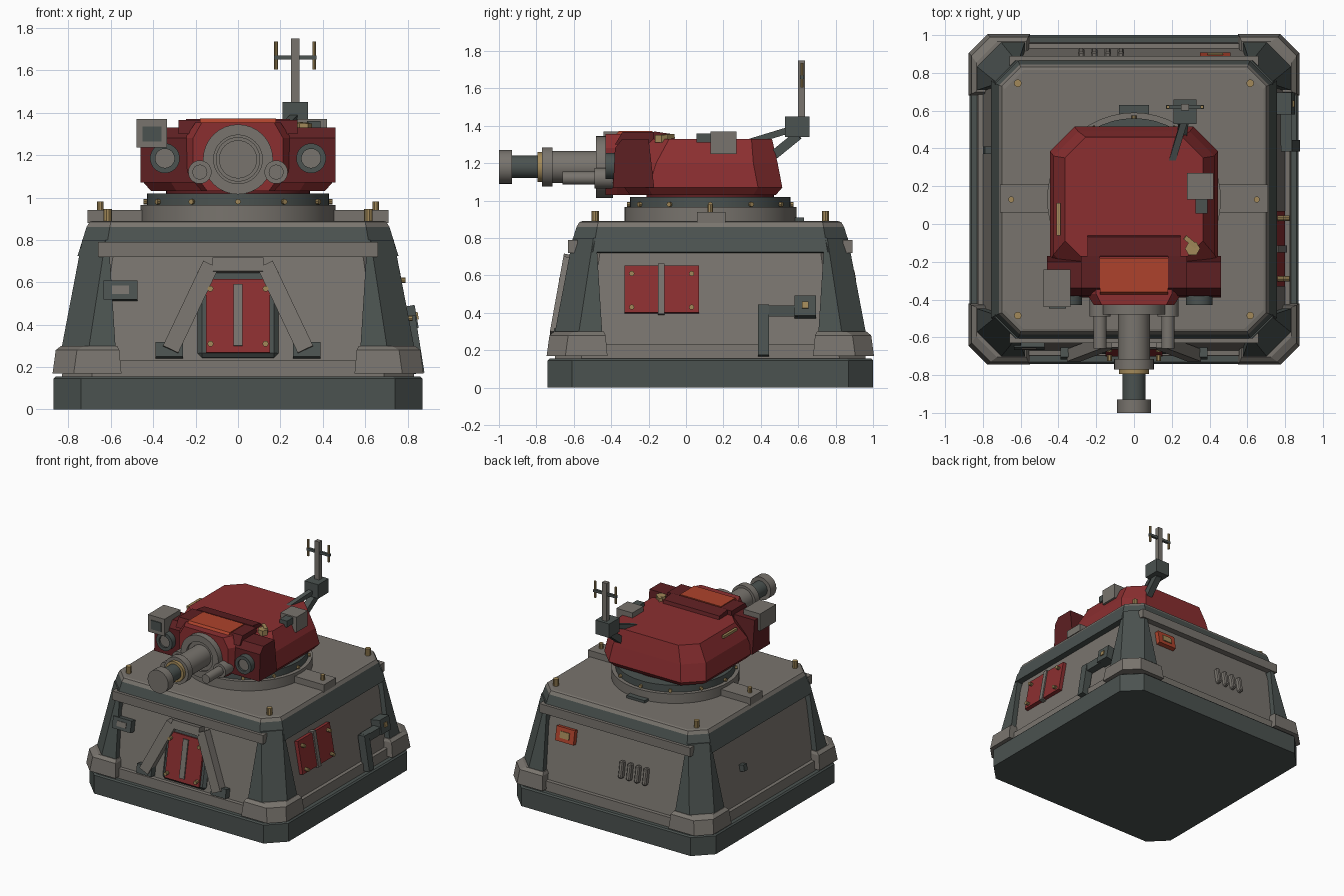
import bpy, bmesh, math
from mathutils import Matrix, Vector

cube = bpy.data.objects.get("Cube")
if cube:
    bpy.data.objects.remove(cube, do_unlink=True)


def material(name, rgb):
    m = bpy.data.materials.new(name)
    m.use_nodes = True
    m.diffuse_color = (*rgb, 1)
    bsdf = next(n for n in m.node_tree.nodes if n.type == 'BSDF_PRINCIPLED')
    bsdf.inputs["Base Color"].default_value = (*rgb, 1)
    return m


GREY = material("warm grey", (0.19, 0.175, 0.155))
DARK = material("dark green grey", (0.07, 0.085, 0.08))
RED = material("armour red", (0.26, 0.028, 0.03))
DEEP = material("deep red", (0.11, 0.014, 0.016))
ORANGE = material("orange red", (0.42, 0.055, 0.025))
BRASS = material("brass", (0.36, 0.25, 0.1))
CY = 0.13                      # centre of the bunker in y
MID = Vector((0, CY, 0))


def finish(name, bm, mat, smooth=False):
    bmesh.ops.recalc_face_normals(bm, faces=bm.faces)
    me = bpy.data.meshes.new(name)
    bm.to_mesh(me)
    bm.free()
    me.materials.append(mat)
    if smooth:
        me.shade_smooth()
        me.set_sharp_from_angle(angle=math.radians(35))
    ob = bpy.data.objects.new(name, me)
    bpy.context.collection.objects.link(ob)
    return ob


def loft(name, rings, mat, smooth=False):
    bm = bmesh.new()
    rows = [[bm.verts.new(p) for p in ring] for ring in rings]
    for a, b in zip(rows, rows[1:]):
        for i in range(len(a)):
            j = (i + 1) % len(a)
            bm.faces.new((a[i], a[j], b[j], b[i]))
    bm.faces.new(rows[0])
    bm.faces.new(rows[-1])
    return finish(name, bm, mat, smooth)


def octagon(hx, y0, y1, c, z, cf=None):
    """Rectangle with cut corners; cf is the cut at the front."""
    f = c if cf is None else cf
    return [(-hx + f, y0, z), (hx - f, y0, z), (hx, y0 + f, z), (hx, y1 - c, z),
            (hx - c, y1, z), (-hx + c, y1, z), (-hx, y1 - c, z), (-hx, y0 + f, z)]


def square(h, c, z):
    return octagon(h, CY - h, CY + h, c, z)


def brick(name, matrix, size, mat, bevel=0):
    bm = bmesh.new()
    bmesh.ops.create_cube(bm, size=1, matrix=matrix @ Matrix.Diagonal((*size, 1)))
    if bevel:
        bmesh.ops.bevel(bm, geom=bm.edges[:], offset=bevel, segments=1, affect='EDGES')
    return finish(name, bm, mat)


def box(name, x, y, z, mat, bevel=0):
    """Box from (low, high) pairs."""
    c = [(a + b) / 2 for a, b in (x, y, z)]
    return brick(name, Matrix.Translation(c), [b - a for a, b in (x, y, z)], mat, bevel)


def frame(t, up, n, p):
    return Matrix.Translation(p) @ Matrix((t, up, n)).transposed().to_4x4()


def beam(name, a, b, w, mat, side=(1, 0, 0), d=None):
    a, b = Vector(a), Vector(b)
    up = (b - a).normalized()
    n = Vector(side).cross(up).normalized()
    return brick(name, frame(up.cross(n), up, n, (a + b) / 2), (w, (b - a).length, d or w), mat)


def tube(name, a, b, r, mat, inner=0, seg=32):
    """Cylinder or, with an inner radius, a pipe from a to b."""
    a, b = Vector(a), Vector(b)
    q = (b - a).to_track_quat('Z', 'Y')
    def ring(p, rad):
        return [p + q @ Vector((rad * math.cos(k), rad * math.sin(k), 0))
                for k in (2 * math.pi * i / seg for i in range(seg))]
    if not inner:
        return loft(name, [ring(a, r), ring(b, r)], mat, True)
    bm = bmesh.new()
    rows = [[bm.verts.new(p) for p in ring(*s)] for s in ((a, r), (b, r), (b, inner), (a, inner))]
    for k in range(4):
        u, v = rows[k], rows[(k + 1) % 4]
        for i in range(seg):
            bm.faces.new((u[i], u[(i + 1) % seg], v[(i + 1) % seg], v[i]))
    return finish(name, bm, mat, True)


# Wall helpers: u along the wall, z height, out = distance from the surface
SLOPE = 0.18
WALLS = {"front": ((1, 0, 0), (0, -1, 0)), "back": ((1, 0, 0), (0, 1, 0)),
         "plus": ((0, 1, 0), (1, 0, 0)), "minus": ((0, 1, 0), (-1, 0, 0))}


def wall_point(wall, u, z, out=0):
    t, n = map(Vector, WALLS[wall])
    return MID + t * u + n * (0.81 - (z - 0.17) * SLOPE + out) + Vector((0, 0, z))


def plate(name, wall, u, z, depth, mat, bevel=0):
    """Box lying on a sloped wall; u and z are (low, high) pairs."""
    t, n = map(Vector, WALLS[wall])
    up = (Vector((0, 0, 1)) - n * SLOPE).normalized()
    p = wall_point(wall, sum(u) / 2, sum(z) / 2)
    return brick(name, frame(t, up, up.cross(t) if up.cross(t).dot(n) > 0 else t.cross(up), p),
                 (u[1] - u[0], z[1] - z[0], 2 * depth), mat, bevel)


def stud(name, wall, u, z, depth, r=0.014):
    p = wall_point(wall, u, z)
    tube(name, p, p + Vector(WALLS[wall][1]) * depth, r, BRASS, seg=10)


# Bunker body
loft("base_slab", [square(0.87, 0.13, 0), square(0.87, 0.13, 0.145), square(0.86, 0.13, 0.155)], DARK)
loft("lower_skirt", [square(0.83, 0.14, 0.155), square(0.825, 0.14, 0.23), square(0.8, 0.14, 0.232)], GREY)
loft("sloped_walls", [square(0.81, 0.14, 0.17), square(0.706, 0.12, 0.75)], GREY)
loft("top_rim", [square(0.72, 0.11, 0.72), square(0.757, 0.13, 0.725), square(0.715, 0.11, 0.86)], DARK)
loft("deck", [square(0.715, 0.11, 0.86), square(0.7, 0.1, 0.885), square(0.685, 0.1, 0.89)], GREY)
for side, y in (("front", CY - 0.735), ("back", CY + 0.735)):
    box(side + "_cornice", (-0.66, 0.66), (y - 0.025, y + 0.025), (0.72, 0.79), GREY)


def corner(h, inner, c, z, sx, sy):
    return [(sx * x, CY + sy * y, z) for x, y in
            ((inner, inner), (h, inner), (h, h - c), (h - c, h), (inner, h))]


for sx in (-1, 1):
    for sy in (-1, 1):
        loft("corner_pillar", [corner(0.84, 0.575, 0.13, 0.25, sx, sy),
                               corner(0.735, 0.61, 0.11, 0.8, sx, sy)], DARK)
        loft("corner_foot", [corner(0.875, 0.55, 0.1, 0.17, sx, sy),
                             corner(0.86, 0.56, 0.1, 0.28, sx, sy),
                             corner(0.835, 0.57, 0.11, 0.3, sx, sy)], GREY)
        p = Vector((sx * 0.615, CY + sy * 0.615, 0.88))
        tube("deck_bolt", p, p + Vector((0, 0, 0.065)), 0.02, BRASS, seg=10)
    box("deck_block", sorted((sx * 0.42, sx * 0.71)), (0.06, 0.21), (0.88, 0.94), GREY)
    tube("block_bolt", (sx * 0.65, CY, 0.93), (sx * 0.65, CY, 0.98), 0.016, BRASS, seg=10)

# Front door with braces
plate("door_frame", "front", (-0.19, 0.19), (0.24, 0.67), 0.025, DARK, 0.02)
plate("door", "front", (-0.15, 0.15), (0.26, 0.61), 0.04, RED)
plate("door_bar", "front", (-0.022, 0.022), (0.29, 0.585), 0.05, GREY)
plate("door_header", "front", (-0.12, 0.12), (0.64, 0.705), 0.07, GREY)
for s in (-1, 1):
    beam("door_brace", wall_point("front", s * 0.32, 0.28, 0.035),
         wall_point("front", s * 0.13, 0.68, 0.035), 0.065, GREY, (0, 1, 0), 0.08)
    plate("brace_foot", "front", sorted((s * 0.26, s * 0.39)), (0.24, 0.31), 0.05, DARK)
    for z in (0.31, 0.57):
        stud("door_bolt", "front", s * 0.13, z, 0.07)
plate("intercom_box", "front", (-0.635, -0.475), (0.51, 0.6), 0.05, DARK)
plate("intercom_window", "front", (-0.595, -0.515), (0.535, 0.575), 0.055, GREY)

# Side hatch, pipe and socket
plate("side_hatch", "plus", (-0.46, -0.06), (0.395, 0.65), 0.03, RED)
plate("hatch_bar", "plus", (-0.28, -0.245), (0.385, 0.66), 0.04, GREY)
for u in (-0.42, -0.1):
    for z in (0.43, 0.61):
        stud("hatch_bolt", "plus", u, z, 0.06)
plate("pipe_box", "plus", (0.45, 0.565), (0.37, 0.48), 0.08, DARK)
plate("pipe_label", "plus", (0.49, 0.525), (0.41, 0.445), 0.088, BRASS)
path = [wall_point("plus", *q) for q in ((0.47, 0.41, 0.04), (0.285, 0.41, 0.04), (0.285, 0.17, 0.04))]
beam("pipe_across", path[0], path[1], 0.06, DARK)
beam("pipe_down", path[1] + Vector((0, 0, 0.03)), path[2], 0.06, DARK)
plate("wall_socket", "minus", (0.24, 0.28), (0.45, 0.5), 0.04, DARK)

# Back wall vents and control box
for i in range(4):
    u = -0.28 + i * 0.07
    plate("vent", "back", (u - 0.017, u + 0.017), (0.4, 0.53), 0.035, GREY, 0.008)
plate("control_box", "back", (0.35, 0.51), (0.54, 0.65), 0.035, ORANGE)
plate("control_label", "back", (0.39, 0.47), (0.57, 0.62), 0.042, BRASS)

# Turret ring
tube("ring_base", (0, CY, 0.88), (0, CY, 0.965), 0.46, GREY, seg=48)
tube("ring_top", (0, CY, 0.965), (0, CY, 1.02), 0.43, DARK, seg=48)
tube("turret_neck", (0, CY, 1.02), (0, CY, 1.08), 0.34, DEEP, seg=48)
for i in range(12):
    d = Matrix.Rotation(i * math.pi / 6, 3, 'Z') @ Vector((0, 1, 0))
    p = MID + Vector((0, 0, 0.98))
    tube("ring_bolt", p + d * 0.41, p + d * 0.445, 0.013, BRASS, seg=8)
box("ring_stop", (-0.08, 0.08), (0.57, 0.63), (0.885, 0.91), DARK)

# Turret hull, cheeks and gun housing
loft("turret_hull", [octagon(0.41, -0.3, 0.48, 0.12, 1.03), octagon(0.445, -0.33, 0.515, 0.13, 1.07),
                     octagon(0.425, -0.29, 0.49, 0.13, 1.2), octagon(0.365, -0.2, 0.46, 0.11, 1.33)], RED)


def slab(name, profile, x0, x1, mat):
    """Side profile of (y, z) points swept across x."""
    return loft(name, [[(x, y, z) for y, z in profile] for x in (x0, x1)], mat)


CHEEK = [(-0.39, 1.07), (-0.38, 1.28), (-0.34, 1.33), (-0.2, 1.33), (-0.17, 1.07)]
for s in (-1, 1):
    slab("cheek", CHEEK, s * 0.2, s * 0.46, DEEP)
    tube("lamp_housing", (s * 0.345, -0.38, 1.185), (s * 0.345, -0.43, 1.185), 0.07, DARK, 0.045)
    tube("lamp_lens", (s * 0.345, -0.38, 1.185), (s * 0.345, -0.415, 1.185), 0.047, GREY)
    tube("lower_tube", (s * 0.18, -0.38, 1.12), (s * 0.18, -0.66, 1.12), 0.035, GREY)
    tube("lower_tube_collar", (s * 0.18, -0.39, 1.12), (s * 0.18, -0.49, 1.12), 0.055, GREY)
loft("gun_housing", [[(x * k, y, z) for x, z in
                      ((-0.17, 1.03), (0.17, 1.03), (0.25, 1.12), (0.25, 1.28), (0.2, 1.355), (-0.2, 1.355),
                       (-0.25, 1.28), (-0.25, 1.12))] for y, k in ((-0.43, 0.85), (-0.37, 1), (-0.15, 1))], RED)
slab("housing_roof", [(-0.42, 1.29), (-0.36, 1.372), (-0.18, 1.372), (-0.18, 1.3)], -0.18, 0.18, ORANGE)
for s in (-1, 1):
    slab("roof_flank", [(-0.38, 1.3), (-0.34, 1.366), (-0.17, 1.366), (-0.17, 1.3)], s * 0.18, s * 0.28, DEEP)
slab("roof_step", [(-0.18, 1.3), (-0.17, 1.37), (-0.07, 1.355), (-0.05, 1.3)], -0.245, 0.245, DEEP)

# Gun: (name, y start, y end, radius, colour)
for name, y0, y1, r, mat in (("barrel_sleeve", -0.4, -0.72, 0.085, GREY), ("sleeve_ring", -0.715, -0.77, 0.105, GREY),
                             ("brass_ring", -0.77, -0.795, 0.08, BRASS), ("barrel", -0.79, -0.94, 0.06, DARK),
                             ("muzzle", -0.93, -1.0, 0.09, GREY)):
    tube(name, (0, y0, 1.18), (0, y1, 1.18), r, mat)
tube("mantlet_ring", (0, -0.39, 1.18), (0, -0.48, 1.18), 0.165, GREY, 0.115)
tube("mantlet_core", (0, -0.39, 1.18), (0, -0.46, 1.18), 0.12, GREY)

# Roof equipment
box("sensor_box", (-0.48, -0.335), (-0.44, -0.24), (1.235, 1.37), GREY)
box("sensor_face", (-0.45, -0.36), (-0.447, -0.43), (1.265, 1.335), DARK)
box("sight_box", (0.28, 0.42), (0.13, 0.27), (1.25, 1.37), GREY)
box("sight_hood", (0.325, 0.39), (0.055, 0.14), (1.31, 1.36), DARK)
beam("grab_handle", (-0.4, -0.06, 1.3), (-0.4, 0.11, 1.3), 0.02, BRASS)
tube("lifting_eye", (0.31, -0.13, 1.31), (0.31, -0.13, 1.35), 0.04, BRASS, seg=6)
beam("lifting_lever", (0.33, -0.12, 1.34), (0.27, -0.07, 1.345), 0.025, BRASS, (0, 0, 1))

# Antenna
beam("antenna_arm", (0.2, 0.33, 1.31), (0.27, 0.56, 1.38), 0.035, DARK)
beam("antenna_strut", (0.25, 0.44, 1.22), (0.27, 0.6, 1.35), 0.05, DARK)
box("antenna_base", (0.21, 0.33), (0.53, 0.66), (1.34, 1.45), DARK)
box("antenna_mast", (0.25, 0.29), (0.6, 0.635), (1.45, 1.75), GREY)
box("antenna_crossbar", (0.17, 0.37), (0.61, 0.63), (1.65, 1.67), DARK)
for x in (0.18, 0.36):
    tube("antenna_rod", (x, 0.62, 1.605), (x, 0.62, 1.735), 0.009, BRASS, seg=8)
